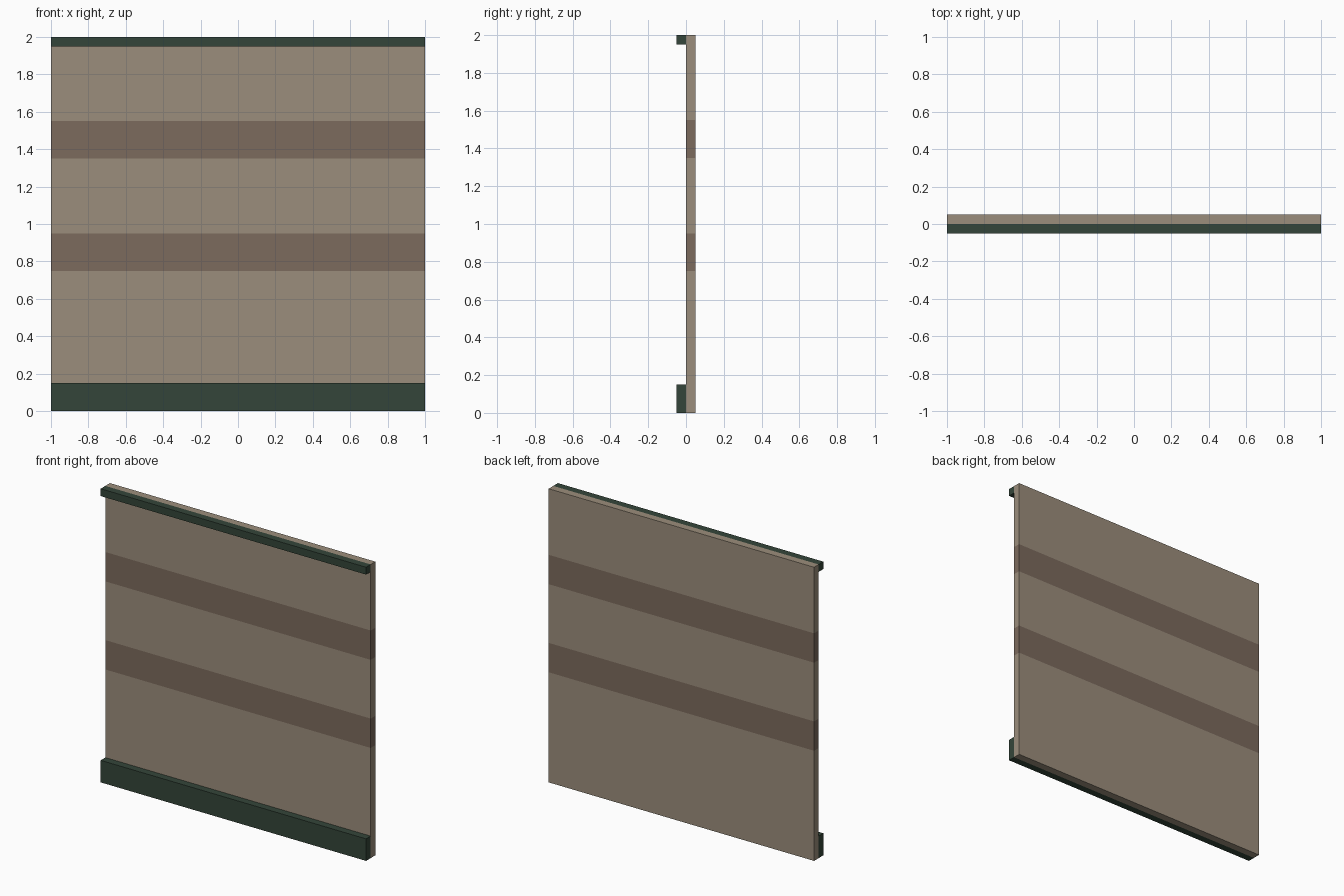
import bpy
import bmesh
from mathutils import Matrix, Vector

cube = bpy.data.objects.get("Cube")
if cube:
    bpy.data.objects.remove(cube, do_unlink=True)


def make_material(name, rgb):
    mat = bpy.data.materials.new(name)
    mat.use_nodes = True
    mat.diffuse_color = (*rgb, 1)
    bsdf = mat.node_tree.nodes["Principled BSDF"]
    bsdf.inputs["Base Color"].default_value = (*rgb, 1)
    bsdf.inputs["Roughness"].default_value = 0.9
    return mat


def make_board(name, y_range, z_range, materials, bands=()):
    """Full-width board; faces inside a height band take the second material."""
    (y0, y1), (z0, z1) = y_range, z_range
    bm = bmesh.new()
    place = Matrix.Translation((0, (y0 + y1) / 2, (z0 + z1) / 2))
    size = Matrix.Diagonal((2, y1 - y0, z1 - z0, 1))
    bmesh.ops.create_cube(bm, size=1, matrix=place @ size)
    for z in (edge for band in bands for edge in band):
        geom = bm.verts[:] + bm.edges[:] + bm.faces[:]
        bmesh.ops.bisect_plane(bm, geom=geom, plane_co=Vector((0, 0, z)),
                               plane_no=Vector((0, 0, 1)))
    for face in bm.faces:
        height = face.calc_center_median().z
        face.material_index = int(any(a < height < b for a, b in bands))
    mesh = bpy.data.meshes.new(name)
    bm.to_mesh(mesh)
    bm.free()
    for mat in materials:
        mesh.materials.append(mat)
    obj = bpy.data.objects.new(name, mesh)
    bpy.context.collection.objects.link(obj)
    return obj


tan = make_material("tan plaster", (0.33, 0.27, 0.2))
brown = make_material("brown stripe", (0.2, 0.145, 0.11))
green = make_material("dark green trim", (0.034, 0.06, 0.041))

# Wall panel with two painted stripes
make_board("wall_panel", (0, 0.05), (0, 2), (tan, brown),
           bands=((0.75, 0.95), (1.35, 1.55)))

# Trim along the front
make_board("baseboard", (-0.05, 0), (0, 0.15), (green,))
make_board("top_trim", (-0.05, 0), (1.95, 2), (green,))
